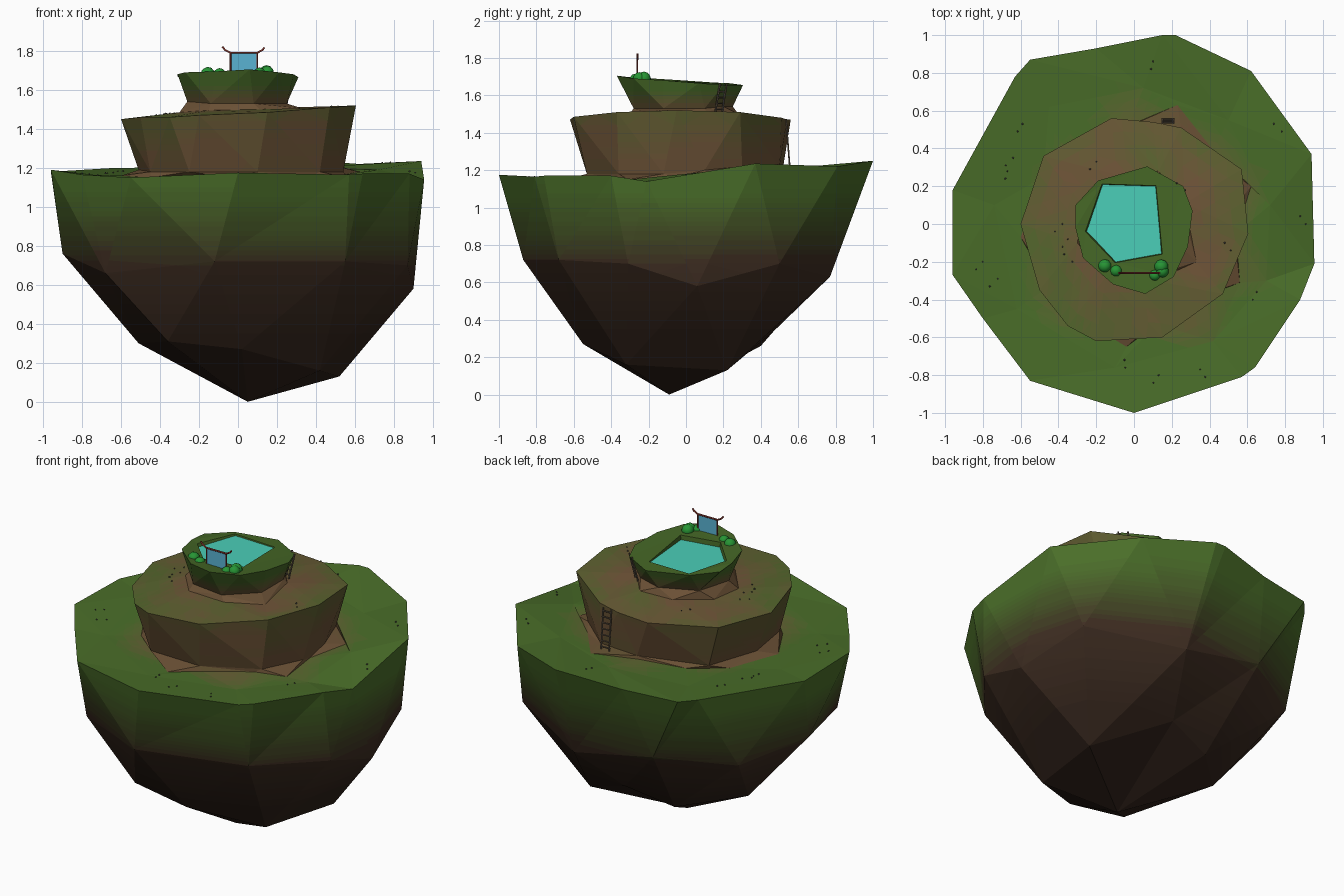
import bpy, bmesh, math, random
from mathutils import Vector, noise
from mathutils.bvhtree import BVHTree

if "Cube" in bpy.data.objects:
    bpy.data.objects.remove(bpy.data.objects["Cube"])

random.seed(4)
GREEN, TAN, SOIL, DARK = [Vector(c) for c in (
    (.068, .155, .022), (.17, .095, .042), (.05, .027, .016), (.03, .016, .010))]
mats = {}

def mat(col):
    key = tuple(round(c, 4) for c in col)
    if key not in mats:
        mats[key] = bpy.data.materials.new("tint_%d" % len(mats))
        mats[key].diffuse_color = (*key, 1)
    return mats[key]

def clamp(t):
    return round(max(0, min(1, t)) * 12) / 12

def add(name, bm, tint):
    """Turn a bmesh into an object; tint is a colour or a function of face."""
    me = bpy.data.meshes.new(name)
    slots = []
    for f in bm.faces:
        m = mat(tint(f) if callable(tint) else tint)
        if m not in slots:
            slots.append(m)
            me.materials.append(m)
        f.material_index = slots.index(m)
    bm.to_mesh(me)
    bm.free()
    ob = bpy.data.objects.new(name, me)
    bpy.context.collection.objects.link(ob)
    return ob

def loft(rings, cuts_at):
    """Stitch rings of differing point counts by angle; cut at heights so colours can fade."""
    bm = bmesh.new()
    ang = lambda p: math.atan2(p[1], p[0])
    vs = [[bm.verts.new(p) for p in sorted(r, key=ang)] for r in rings]
    nxt = lambda R, k: ang(R[(k + 1) % len(R)].co) + (2 * math.pi if k + 1 >= len(R) else 0)
    for A, B in zip(vs, vs[1:]):
        na, nb = len(A), len(B)
        ea, eb = (na if na > 1 else 0), (nb if nb > 1 else 0)
        i = j = 0
        while i < ea or j < eb:
            if j >= eb or (i < ea and nxt(A, i) <= nxt(B, j)):
                bm.faces.new((A[i % na], A[(i + 1) % na], B[j % nb]))
                i += 1
            else:
                bm.faces.new((A[i % na], B[(j + 1) % nb], B[j % nb]))
                j += 1
    for z in cuts_at:
        bmesh.ops.bisect_plane(bm, geom=bm.verts[:] + bm.edges[:] + bm.faces[:],
                               plane_co=(0, 0, z), plane_no=(0, 0, 1))
    bm.normal_update()
    return bm

def refine(bm, cuts):
    """Subdivide the upward facing facets for patchy colour."""
    es = {e for f in bm.faces if f.normal.z > .7 for e in f.edges}
    bmesh.ops.subdivide_edges(bm, edges=list(es), cuts=cuts, use_grid_fill=True)
    bmesh.ops.triangulate(bm, faces=[f for f in bm.faces if len(f.verts) > 4])
    bm.normal_update()

# Island: pointed underside, rim, ground
low = [(.52, .22, .13), (.1, .47, .34), (-.2, .4, .26), (-.51, .1, .3),
       (-.36, -.52, .31), (.02, -.55, .27), (.42, -.32, .16)]
mid = [(.87, -.31, .7), (.9, .06, .58), (.8, .5, .7), (.25, .77, .63), (-.3, .76, .74),
       (-.72, .5, .7), (-.9, .05, .76), (-.68, -.55, .66), (-.12, -.87, .72), (.55, -.68, .72)]
rim = [(.22, 1, 1.25), (.15, 1, 1.25), (-.2, .93, 1.21), (-.55, .87, 1.2), (-.63, .78, 1.2),
       (-.96, .18, 1.18), (-.96, -.27, 1.19), (-.8, -.5, 1.165), (-.55, -.83, 1.15), (0, -1, 1.175),
       (.57, -.81, 1.165), (.64, -.76, 1.17), (.88, -.4, 1.17), (.955, -.21, 1.14),
       (.94, .37, 1.235), (.62, .81, 1.22)]
ground = [(.72, .1, 1.19), (.5, .55, 1.21), (.05, .72, 1.21), (-.45, .62, 1.18), (-.74, .1, 1.165),
          (-.62, -.45, 1.15), (-.1, -.76, 1.155), (.42, -.62, 1.15), (.7, -.3, 1.15)]
skirt = [(.62, .2, 1.18), (.54, -.05, 1.165), (.56, -.31, 1.15), (.38, -.38, 1.16), (.12, -.53, 1.15),
         (-.04, -.65, 1.15), (-.22, -.5, 1.15), (-.45, -.33, 1.15), (-.6, -.07, 1.16),
         (-.48, .25, 1.16), (-.3, .43, 1.18), (-.03, .52, 1.2), (.23, .63, 1.21), (.42, .39, 1.2)]

def island_tint(f):
    c = f.calc_center_median()
    n = noise.noise(c * 3) * .5
    if f.normal.z > .6:
        t = clamp((.7 + n * .3 - math.hypot(c.x, c.y)) * 4 + n * .6)
        return GREEN.lerp(TAN, t * .8)
    return GREEN.lerp(SOIL, clamp((1.1 - c.z) / .4 + n * .35)).lerp(DARK, clamp((.72 - c.z) / .4))

bm = loft([[(.05, -.09, 0)], low, mid, rim, ground, skirt, [(0, 0, 1.17)]],
          [.3 + .05 * k for k in range(9)] + [.725 + .025 * k for k in range(17)])
refine(bm, 3)
island = add("island", bm, island_tint)

# Middle terrace: flared foot, overhanging wall, sloping top
neck = [(.54, .1, 1.2), (.54, -.12, 1.18), (.42, -.36, 1.18), (.1, -.53, 1.18), (-.25, -.52, 1.18),
        (-.45, -.3, 1.18), (-.51, .02, 1.19), (-.4, .34, 1.19), (-.02, .52, 1.22), (.25, .5, 1.22),
        (.48, .3, 1.22)]
top2 = [(-.12, .56, 1.47), (-.48, .36, 1.46), (-.6, 0, 1.45), (-.5, -.35, 1.46), (-.35, -.54, 1.46),
        (-.2, -.62, 1.47), (.15, -.6, 1.485), (.47, -.37, 1.51), (.605, -.05, 1.52),
        (.57, .29, 1.51), (.25, .51, 1.48), (.1, .54, 1.47)]
foot3 = [(.27, .11, 1.51), (.33, -.2, 1.505), (.11, -.3, 1.5), (-.15, -.28, 1.495),
         (-.3, -.1, 1.485), (-.27, .1, 1.485), (-.09, .26, 1.495), (.13, .28, 1.5)]

def terrace_tint(f):
    c = f.calc_center_median()
    n = noise.noise(c * 4 + Vector((3, 1, 0)))
    if f.normal.z > .6 and c.z > 1.4:
        return GREEN.lerp(TAN, clamp(.9 - (math.hypot(c.x, c.y) - .3) * 1.4 + n * .6)) * .95
    return GREEN.lerp(TAN, clamp(1.05 - (c.z - 1.2) * 1.5 + n * .4)) * .85

bm = loft([skirt, neck, top2, foot3, [(0, 0, 1.5)]], [1.23 + .03 * k for k in range(8)])
refine(bm, 3)
terrace = add("middle_terrace", bm, terrace_tint)

# Upper terrace with sunken pond bed
neck3 = [(.25, .1, 1.53), (.25, -.12, 1.53), (.08, -.28, 1.53), (-.14, -.25, 1.53),
         (-.26, -.06, 1.54), (-.2, .15, 1.54), (.02, .25, 1.54), (.18, .2, 1.54)]
top3 = [(-.31, .1, 1.67), (-.19, .23, 1.665), (.07, .305, 1.655), (.26, .2, 1.655), (.31, .07, 1.665),
        (.285, -.12, 1.68), (.21, -.28, 1.69), (.06, -.37, 1.705), (-.11, -.32, 1.695),
        (-.27, -.18, 1.69), (-.31, -.02, 1.68)]
pond = [(-.17, .212, 1.664), (.117, .203, 1.66), (.15, -.16, 1.682), (-.1, -.205, 1.685),
        (-.258, -.04, 1.675)]
bed = [(x * .95, y * .97, 1.64) for x, y, z in pond]

def summit_tint(f):
    c = f.calc_center_median()
    if f.normal.z > .6 and c.z > 1.6:
        return GREEN * .85
    return TAN.lerp(GREEN, clamp((c.z - 1.53) / .1)) * .85

add("upper_terrace", loft([foot3, neck3, top3, pond, bed, [(0, 0, 1.64)]],
                          [1.56, 1.58, 1.6, 1.62]), summit_tint)

# Pond water
bm = bmesh.new()
bm.faces.new([bm.verts.new((x * .975, y * .985, 1.655)) for x, y, z in reversed(pond)])
add("pond_water", bm, (.07, .62, .48))

def rod(name, points, r, col):
    """Round bar along a path."""
    cu = bpy.data.curves.new(name, 'CURVE')
    cu.dimensions, cu.bevel_depth, cu.bevel_resolution, cu.use_fill_caps = '3D', r, 1, True
    sp = cu.splines.new('POLY')
    sp.points.add(len(points) - 1)
    for p, co in zip(sp.points, points):
        p.co = (*co, 1)
    cu.materials.append(mat(col))
    bpy.context.collection.objects.link(bpy.data.objects.new(name, cu))

# Gate: posts, upswept lintel, blue panel
RED, WOOD = (.22, .035, .025), (.13, .10, .07)
for x in (-.038, .098):
    rod("gate_post", [(x, -.26, 1.66), (x, -.26, 1.79)], .005, RED)
rod("gate_lintel", [(x, -.26, z) for x, z in ((-.08, 1.822), (-.067, 1.805), (-.04, 1.791),
                    (.1, 1.791), (.127, 1.805), (.135, 1.818))], .0055, RED)
bm = bmesh.new()
bmesh.ops.create_cube(bm, size=1)
for v in bm.verts:
    v.co = (.03 + v.co.x * .132, -.26 + v.co.y * .003, 1.735 + v.co.z * .11)
add("gate_panel", bm, (.1, .45, .65))

# Bushes beside the gate
for x, y, z, r in ((-.155, -.222, 1.682, .036), (-.095, -.248, 1.68, .032),
                   (.145, -.225, 1.69, .037), (.15, -.25, 1.69, .034), (.11, -.272, 1.685, .03)):
    bm = bmesh.new()
    bmesh.ops.create_icosphere(bm, subdivisions=2, radius=r)
    bmesh.ops.translate(bm, verts=bm.verts, vec=(x, y, z))
    for f in bm.faces:
        f.smooth = True
    add("bush", bm, (.02, .3, .035))

# Ladders
def ladder(bottom, top, side, n):
    b, t, s = Vector(bottom), Vector(top), Vector(side)
    for k in (-1, 1):
        rod("ladder_rail", [b + s * k, t + s * k], .005, WOOD)
    for i in range(n):
        c = b.lerp(t, (i + .5) / n)
        rod("ladder_rung", [c - s * 1.2, c + s * 1.2], .004, WOOD)

ladder((.18, .555, 1.215), (.18, .535, 1.47), (.028, 0, 0), 7)
ladder((.225, .175, 1.51), (.25, .2, 1.665), (.022, -.018, 0), 5)

# Pebbles dropped onto the terrain
dg = bpy.context.evaluated_depsgraph_get()
trees = [BVHTree.FromObject(o, dg) for o in (island, terrace)]
spots = [(-.59, .53), (-.64, .35), (-.67, .28), (-.8, -.2), (-.72, -.29), (.1, .86), (.74, .53),
         (.88, .04), (.35, -.77), (.13, -.8), (-.05, -.72), (.65, -.36), (-.2, .33),
         (-.38, 0), (-.35, -.08), (-.37, -.16), (.48, -.1)]
bm = bmesh.new()
for x, y in spots + [(x + random.uniform(-.05, .05), y - .04) for x, y in spots]:
    hits = [t.ray_cast((x, y, 3), (0, 0, -1))[0] for t in trees]
    z = max((h.z for h in hits if h), default=1.17)
    made = bmesh.ops.create_icosphere(bm, subdivisions=1, radius=random.uniform(.004, .006))
    bmesh.ops.translate(bm, verts=made['verts'], vec=(x, y, z + .001))
add("pebbles", bm, (.06, .06, .055))

for m in bpy.data.materials:
    if m.users and not m.is_grease_pencil:
        m.use_nodes = True
        m.node_tree.nodes["Principled BSDF"].inputs["Base Color"].default_value = m.diffuse_color
